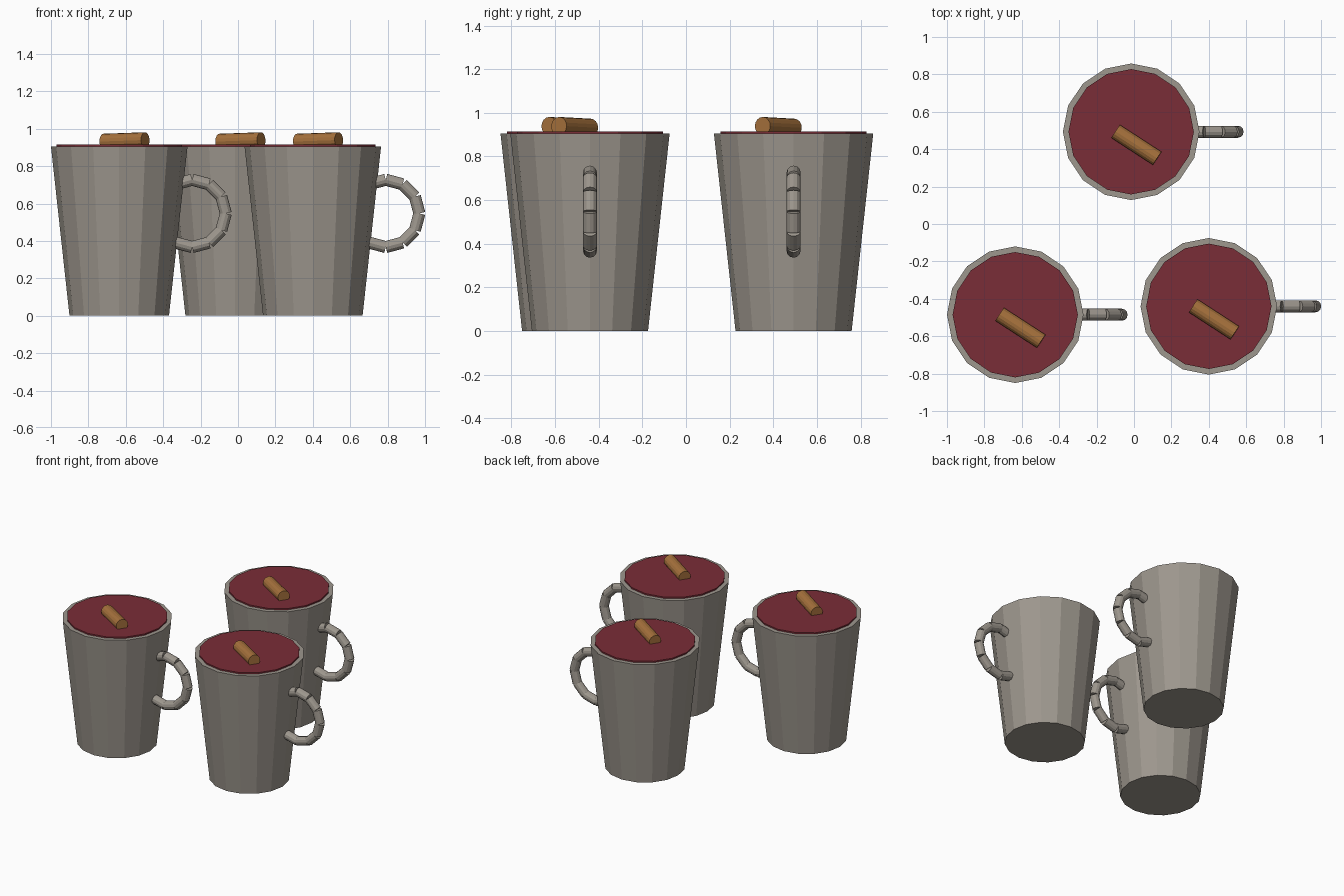
import bpy
import bmesh
from math import radians, cos, sin, pi
from mathutils import Matrix, Vector

if "Cube" in bpy.data.objects:
    bpy.data.objects.remove(bpy.data.objects["Cube"])


def make_material(name, rgb):
    mat = bpy.data.materials.new(name)
    mat.use_nodes = True
    color = (*rgb, 1)
    mat.diffuse_color = color
    mat.node_tree.nodes["Principled BSDF"].inputs["Base Color"].default_value = color
    return mat


STONE = make_material("warm grey stoneware", (0.34, 0.31, 0.27))
WINE = make_material("dark red drink", (0.195, 0.026, 0.038))
BARK = make_material("cinnamon brown", (0.38, 0.165, 0.045))


def add_cone(bm, sides, r_low, r_high, depth, matrix):
    bmesh.ops.create_cone(bm, cap_ends=True, segments=sides, radius1=r_low,
                          radius2=r_high, depth=depth, matrix=matrix)


def finish(bm, name, mat, origin):
    mesh = bpy.data.meshes.new(name)
    bm.to_mesh(mesh)
    bm.free()
    mesh.materials.append(mat)
    obj = bpy.data.objects.new(name, mesh)
    obj.location = origin
    bpy.context.collection.objects.link(obj)


HEIGHT = 0.905
RING, TUBE, STEP = 0.18, 0.032, radians(30)


def make_mug(place, origin):
    # Tapered cup
    bm = bmesh.new()
    add_cone(bm, 16, 0.266, 0.365, HEIGHT, Matrix.Translation((0, 0, HEIGHT / 2)))
    finish(bm, place + "_mug_body", STONE, origin)

    # Drink surface standing just proud of the rim
    bm = bmesh.new()
    add_cone(bm, 16, 0.335, 0.335, 0.03, Matrix.Translation((0, 0, 0.9)))
    finish(bm, place + "_drink", WINE, origin)

    # Handle: straight tube pieces set around an arc, open wedges on the outside
    bm = bmesh.new()
    for i in range(8):
        angle = (i - 3.5) * STEP
        mid = RING * cos(STEP / 2)
        turn = Matrix.Translation((0.39, 0, 0.547)) @ Matrix.Rotation(-angle, 4, "Y")
        add_cone(bm, 12, TUBE, TUBE, 2 * RING * sin(STEP / 2),
                 turn @ Matrix.Translation((mid, 0, 0)))
    finish(bm, place + "_mug_handle", STONE, origin)

    # Cinnamon stick, half sunk and slightly tilted
    bm = bmesh.new()
    axis = Vector((cos(radians(-33)), sin(radians(-33)), 0.03))
    lie = axis.to_track_quat("Z", "Y").to_matrix().to_4x4()
    add_cone(bm, 16, 0.042, 0.042, 0.265,
             Matrix.Translation((0.028, -0.07, 0.935)) @ lie)
    finish(bm, place + "_cinnamon_stick", BARK, origin)


for place, x, y in (("back", -0.015, 0.493), ("front_right", -0.635, -0.485),
                    ("front_left", 0.4, -0.44)):
    make_mug(place, (x, y, 0))
